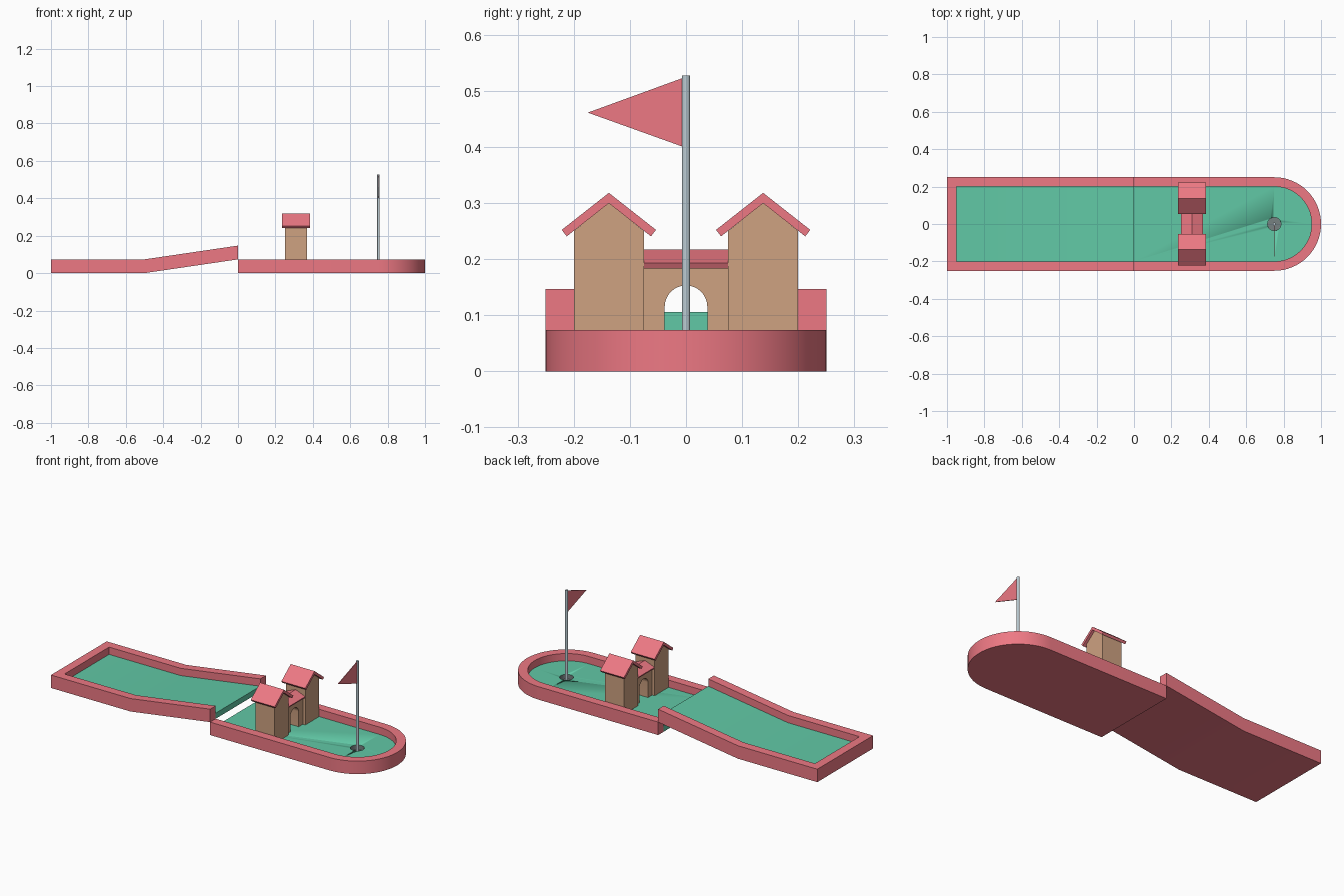
import bpy, bmesh
from math import pi, sin, cos, radians

if "Cube" in bpy.data.objects:
    bpy.data.objects.remove(bpy.data.objects["Cube"])


def mat(name, rgb):
    m = bpy.data.materials.new(name)
    m.diffuse_color = (*rgb, 1)
    m.use_nodes = True
    m.node_tree.nodes["Principled BSDF"].inputs["Base Color"].default_value = m.diffuse_color
    return m


RED = mat("red", (0.85, 0.19, 0.23))
GREEN = mat("green", (0.12, 0.58, 0.38))
TAN = mat("tan", (0.62, 0.36, 0.22))
STEEL = mat("steel", (0.50, 0.60, 0.65))
CUP = mat("cup_grey", (0.18, 0.22, 0.22))


def make(name, verts, faces, mats):
    """Mesh object; a second material, if given, goes on downward faces."""
    bm = bmesh.new()
    vs = [bm.verts.new(v) for v in verts]
    for f in faces:
        bm.faces.new([vs[i] for i in f])
    bmesh.ops.recalc_face_normals(bm, faces=bm.faces)
    bm.normal_update()
    for f in bm.faces:
        f.smooth = True
        if len(mats) > 1 and f.normal.z < -0.5:
            f.material_index = 1
    me = bpy.data.meshes.new(name)
    bm.to_mesh(me)
    bm.free()
    for m in mats:
        me.materials.append(m)
    me.set_sharp_from_angle(angle=radians(8.5))
    ob = bpy.data.objects.new(name, me)
    bpy.context.collection.objects.link(ob)
    return ob


def prism(name, profile, axis, lo, hi, *mats):
    """Extrude a 2D profile along x (y,z), y (x,z) or z (x,y)."""
    place = {"x": lambda a, b, t: (t, a, b),
             "y": lambda a, b, t: (a, t, b),
             "z": lambda a, b, t: (a, b, t)}[axis]
    n = len(profile)
    verts = [place(a, b, t) for t in (lo, hi) for a, b in profile]
    faces = [range(n), range(n, 2 * n)]
    faces += [(i, (i + 1) % n, n + (i + 1) % n, n + i) for i in range(n)]
    return make(name, verts, faces, mats)


def rail(name, outer, inner, base, height):
    """Border wall swept between an outer and an inner plan line."""
    verts = []
    for (ox, oy), (ix, iy) in zip(outer, inner):
        zo, zi = base(ox), base(ix)
        verts += [(ox, oy, zo), (ox, oy, zo + height),
                  (ix, iy, zi + height), (ix, iy, zi)]
    n = len(outer)
    faces = [range(4), range(4 * n - 4, 4 * n)]
    for k in range(0, 4 * n - 4, 4):
        faces += [(k + j, k + (j + 1) % 4, k + 4 + (j + 1) % 4, k + 4 + j)
                  for j in range(4)]
    return make(name, verts, faces, [RED])


def circle(x, y, r, n):
    return [(x + r * cos(2 * pi * i / n), y + r * sin(2 * pi * i / n)) for i in range(n)]


WALL, FLOOR, RISE = 0.0735, 0.032, 0.0735


# Tee half with the rising ramp
def lift(x):
    return max(0, RISE * (x + 0.5) / 0.5)


def tee_line(x_end, w):
    half = [(0, -w), (-0.5, -w), (x_end, -w)]
    return half + [(x, -y) for x, y in reversed(half)]


rail("ramp_border", tee_line(-1, 0.25), tee_line(-0.95, 0.2), lift, WALL)
prism("ramp_floor", [(-0.95, 0), (-0.5, 0), (0, RISE), (0, RISE + FLOOR),
                     (-0.5, FLOOR), (-0.95, FLOOR)], "y", -0.2, 0.2, GREEN, RED)


# Green half with the rounded end
def green_line(r, n=32):
    arc = [(0.75 + r * cos(a), r * sin(a))
           for a in (-pi / 2 + pi * i / n for i in range(n + 1))]
    return [(0, -r)] + arc + [(0, r)]


rail("green_border", green_line(0.25), green_line(0.2), lambda x: 0, WALL)
green = prism("green_floor", green_line(0.2), "z", 0, FLOOR, GREEN, RED)

# Hole, cut as a pocket and lined with a cup
cutter = prism("hole_cutter", circle(0.75, 0, 0.036, 32), "z", 0.004, 0.06, GREEN)
cutter.hide_render = True
cutter.hide_set(True)
cut = green.modifiers.new("hole", "BOOLEAN")
cut.operation = "DIFFERENCE"
cut.solver = "EXACT"
cut.object = cutter
ring = circle(0.75, 0, 0.0355, 32)
make("hole_cup", [(x, y, z) for z in (0.0055, FLOOR - 0.0005) for x, y in ring],
     [range(32)] + [(i, (i + 1) % 32, 32 + (i + 1) % 32, 32 + i) for i in range(32)],
     [CUP]).data.flip_normals()

# Flag pole and pennant
prism("flag_pole", circle(0.75, 0, 0.0075, 16), "z", 0.005, 0.527, STEEL)
prism("flag", [(-0.005, 0.4), (-0.005, 0.523), (-0.175, 0.461)], "x", 0.748, 0.752, RED)


# Gatehouse
def roof_profile(c, half, ridge, eave, in_half, in_ridge, in_eave):
    return [(c - half, eave), (c, ridge), (c + half, eave),
            (c + in_half, in_eave), (c, in_ridge), (c - in_half, in_eave)]


for side, s in (("left", -1), ("right", 1)):
    c = s * 0.1375
    prism(side + "_tower", [(c - 0.0625, FLOOR), (c + 0.0625, FLOOR), (c + 0.0625, 0.25),
                            (c, 0.3), (c - 0.0625, 0.25)], "x", 0.25, 0.37, TAN)
    prism(side + "_tower_roof", roof_profile(c, 0.084, 0.318, 0.252, 0.075, 0.2995, 0.2405),
          "x", 0.235, 0.385, RED)

# Bridge wall with arched passage, and its small roof
arch = [(0.038 * cos(pi * i / 16), 0.115 + 0.038 * sin(pi * i / 16)) for i in range(17)]
prism("arch_wall", [(-0.075, FLOOR), (-0.075, 0.188), (0.075, 0.188), (0.075, FLOOR),
                    (0.038, FLOOR)] + arch + [(-0.038, FLOOR)], "x", 0.265, 0.355, TAN)
prism("arch_roof", roof_profile(0.31, 0.06, 0.217, 0.193, 0.055, 0.205, 0.183),
      "y", -0.075, 0.075, RED)
